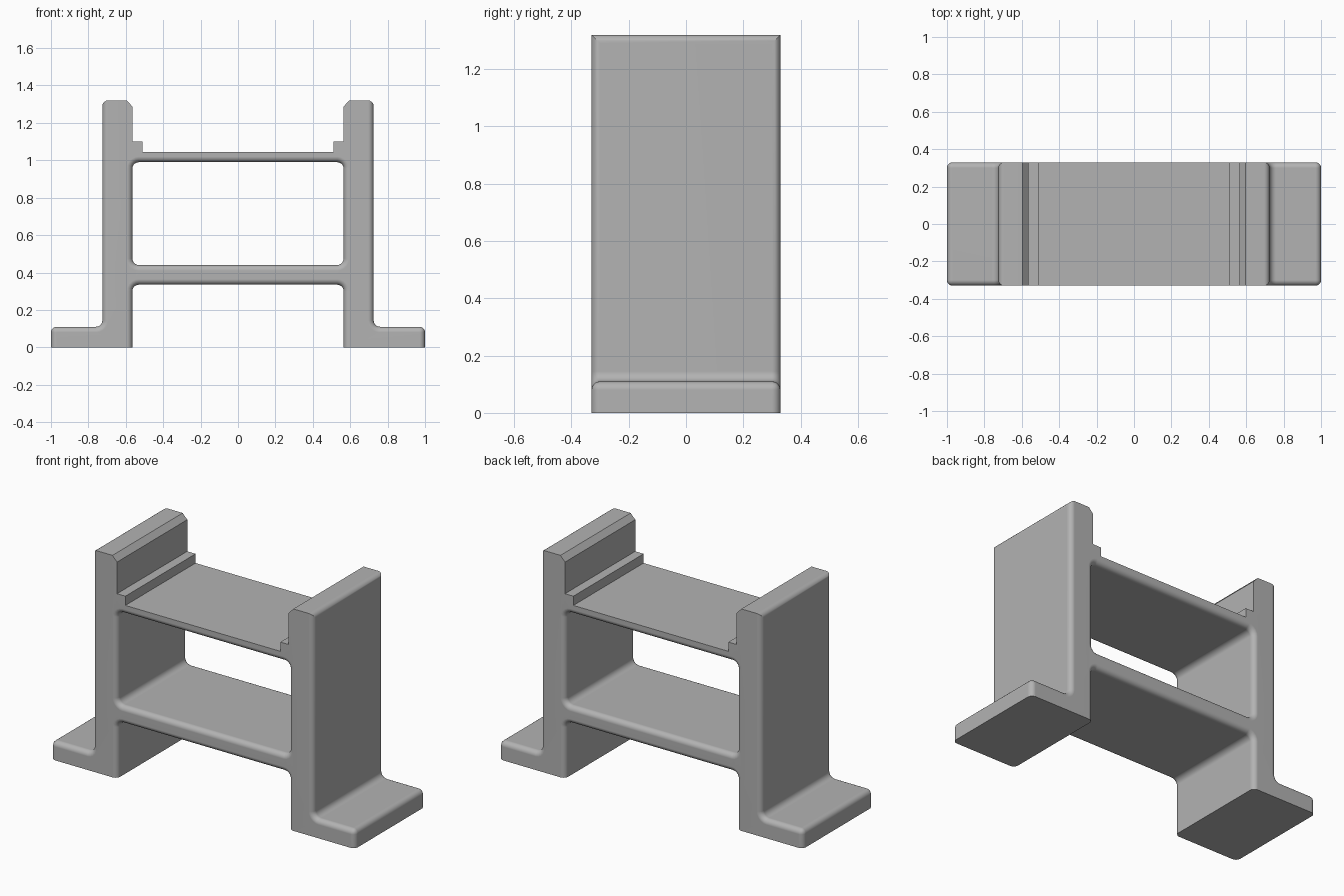
import bpy, bmesh, math
from mathutils import Vector

cube = bpy.data.objects.get("Cube")
if cube:
    bpy.data.objects.remove(cube, do_unlink=True)

HALF_DEPTH = 0.33
FILLET = 0.035
ROUND = 0.03

grey = bpy.data.materials.new("plain_grey")
grey.use_nodes = True
colour = (0.45, 0.45, 0.45, 1)
grey.diffuse_color = colour
grey.node_tree.nodes["Principled BSDF"].inputs["Base Color"].default_value = colour


def fillet(prev, corner, nxt, radius, steps=5):
    """Arc points that round a right-angled corner."""
    c = Vector(corner)
    a = (Vector(prev) - c).normalized() * radius
    b = (Vector(nxt) - c).normalized() * radius
    angles = [math.pi / 2 * i / steps for i in range(steps + 1)]
    return [c + a * (1 - math.sin(t)) + b * (1 - math.cos(t)) for t in angles]


# Half profile (x, z, filleted): leg, foot, upright, rail ledge and both shelves
profile = [
    (0, 0.335, False), (0.565, 0.335, True), (0.565, 0, False),
    (1, 0, False), (1, 0.11, False), (0.725, 0.11, True),
    (0.725, 1.32, False), (0.595, 1.32, False), (0.565, 1.288, False),
    (0.565, 1.10, False), (0.51, 1.10, False), (0.51, 1.045, False),
    (0, 1.045, False), (0, 0.99, False), (0.565, 0.99, True),
    (0.565, 0.44, True), (0, 0.44, False),
]
points = []
for i, (x, z, filleted) in enumerate(profile):
    if filleted:
        points += fillet(profile[i - 1][:2], (x, z), profile[i + 1][:2], FILLET)
    else:
        points.append(Vector((x, z)))

# Extrude the profile along y, leaving it open on the mirror plane
bm = bmesh.new()
face = bm.faces.new([bm.verts.new((p.x, -HALF_DEPTH, p.y)) for p in points])
ext = bmesh.ops.extrude_face_region(bm, geom=[face], use_keep_orig=True)
new_verts = [g for g in ext["geom"] if isinstance(g, bmesh.types.BMVert)]
bmesh.ops.translate(bm, verts=new_verts, vec=(0, 2 * HALF_DEPTH, 0))
bmesh.ops.recalc_face_normals(bm, faces=bm.faces)
seam = [f for f in bm.faces if all(v.co.x < 0.001 for v in f.verts)]
bmesh.ops.delete(bm, geom=seam, context="FACES")

# Choose the rounded edges: the channel on top and the floor edges stay sharp
weight = bm.edges.layers.float.new("bevel_weight_edge")
for e in bm.edges:
    a, b = (v.co for v in e.verts)
    mid = (a + b) / 2
    if abs(a.y - b.y) > 0.1:
        rounded = (mid.x > 0.99 and mid.z > 0.1) or (mid.x > 0.72 and mid.z > 1.3)
    else:
        channel = mid.z > 1.0 and mid.x < 0.72
        rounded = mid.z > 0.001 and mid.x > 0.001 and not channel
    e[weight] = 1.0 if rounded else 0.0

mesh = bpy.data.meshes.new("stand_frame")
bm.to_mesh(mesh)
bm.free()
mesh.materials.append(grey)
frame = bpy.data.objects.new("stand_frame", mesh)
bpy.context.collection.objects.link(frame)

# Mirror the half, then round the chosen edges
mirror = frame.modifiers.new("mirror", "MIRROR")
mirror.use_clip = True
bevel = frame.modifiers.new("rounding", "BEVEL")
bevel.limit_method = "WEIGHT"
bevel.width = ROUND
bevel.segments = 5
bevel.use_clamp_overlap = False

bpy.ops.object.select_all(action="DESELECT")
frame.select_set(True)
bpy.context.view_layer.objects.active = frame
bpy.ops.object.convert(target="MESH")
bpy.ops.object.shade_smooth_by_angle(angle=math.radians(30))
normals = frame.modifiers.new("flat_face_normals", "WEIGHTED_NORMAL")
normals.keep_sharp = True
